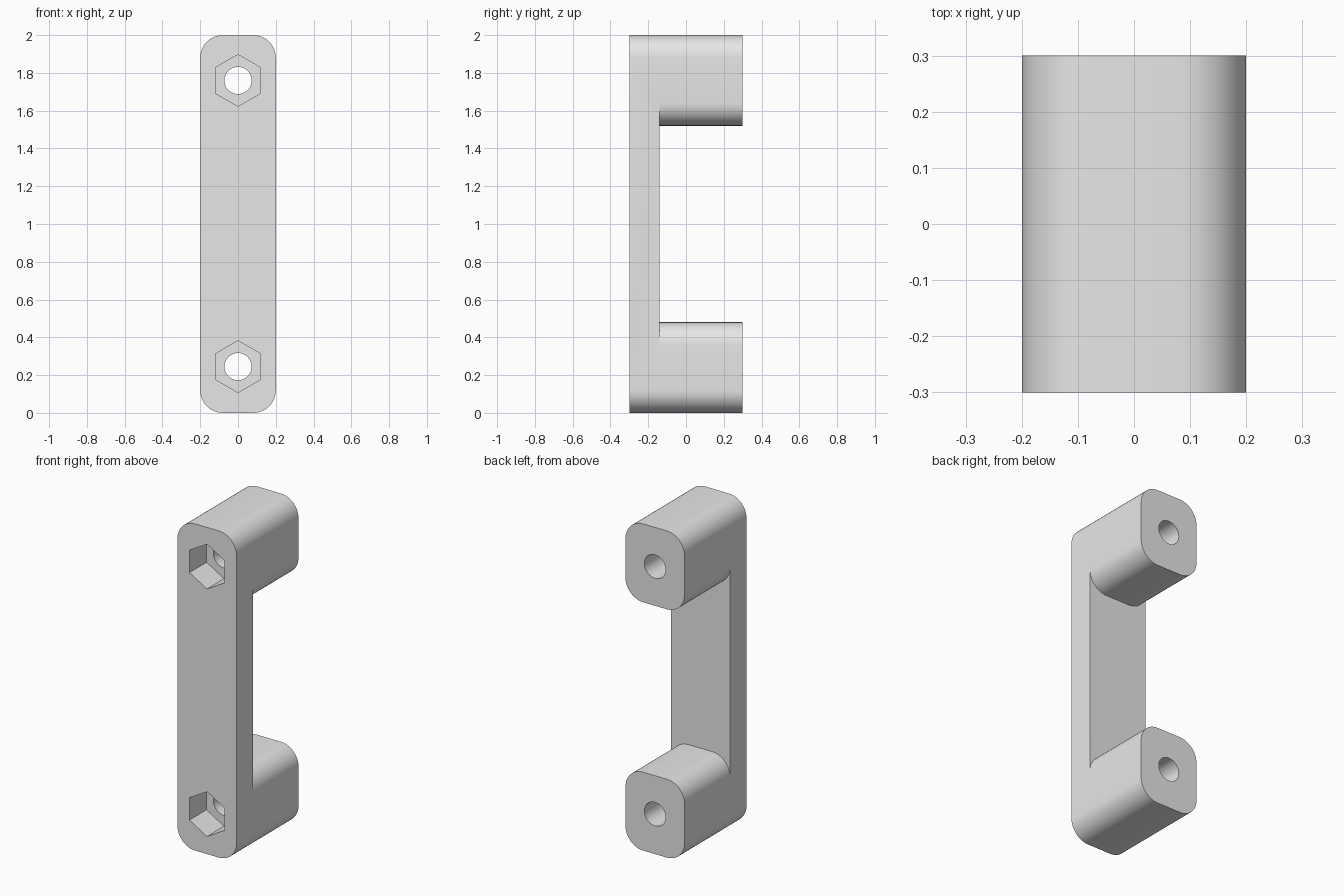
import bpy, bmesh, math
from mathutils import Vector

if "Cube" in bpy.data.objects:
    bpy.data.objects.remove(bpy.data.objects["Cube"], do_unlink=True)

HALF_W, HALF_D, HEIGHT = 0.2, 0.3, 2.0
RADIUS, POST_H, BAR_BACK = 0.12, 0.48, -0.14
HOLE_Z = (0.245, HEIGHT - 0.24)
ARC_STEPS = 12

grey = bpy.data.materials.new("plain grey")
grey.use_nodes = True
grey.diffuse_color = (0.8, 0.8, 0.8, 1)
grey.node_tree.nodes["Principled BSDF"].inputs["Base Color"].default_value = (0.8, 0.8, 0.8, 1)


def arc(cx, cz, r, start, end, steps=ARC_STEPS):
    angles = [math.radians(start + (end - start) * i / steps) for i in range(steps + 1)]
    return [(cx + r * math.cos(a), cz + r * math.sin(a)) for a in angles]


def prism(name, profile, y0, y1):
    """Extrude an x-z outline from y0 to y1."""
    bm = bmesh.new()
    face = bm.faces.new([bm.verts.new((x, y0, z)) for x, z in profile])
    moved = bmesh.ops.extrude_face_region(bm, geom=[face])["geom"]
    bmesh.ops.translate(bm, vec=Vector((0, y1 - y0, 0)),
                        verts=[v for v in moved if isinstance(v, bmesh.types.BMVert)])
    bmesh.ops.recalc_face_normals(bm, faces=bm.faces)
    mesh = bpy.data.meshes.new(name)
    bm.to_mesh(mesh)
    bm.free()
    mesh.materials.append(grey)
    obj = bpy.data.objects.new(name, mesh)
    bpy.context.collection.objects.link(obj)
    return obj


def cut(target, cutter):
    """Subtract the cutter and remove it."""
    cutter.hide_render = True
    mod = target.modifiers.new("cut", "BOOLEAN")
    mod.operation, mod.solver, mod.object = "DIFFERENCE", "EXACT", cutter
    bpy.context.view_layer.objects.active = target
    bpy.ops.object.modifier_apply(modifier=mod.name)
    bpy.data.objects.remove(cutter, do_unlink=True)


# Rounded slab that becomes the handle
cx = HALF_W - RADIUS
top = HEIGHT - RADIUS
outline = (arc(cx, top, RADIUS, 0, 90) + arc(-cx, top, RADIUS, 90, 180)
           + arc(-cx, RADIUS, RADIUS, 180, 270) + arc(cx, RADIUS, RADIUS, 270, 360))
handle = prism("handle", outline, -HALF_D, HALF_D)

# Grip opening, leaving the rounded inner ends of both posts
low = POST_H - RADIUS
wide = HALF_W + 0.1
post_top = arc(cx, low, RADIUS, 0, 90) + arc(-cx, low, RADIUS, 90, 180)
lower = [(wide, low)] + post_top + [(-wide, low)]
upper = [(x, HEIGHT - z) for x, z in reversed(lower)]
cut(handle, prism("opening_cutter", lower + upper, BAR_BACK, HALF_D + 0.1))

# Nut pockets in the front and bolt holes through the posts
for z in HOLE_Z:
    cut(handle, prism("nut_cutter", arc(0, z, 0.137, 30, 330, 5), -HALF_D - 0.1, -HALF_D + 0.165))
    cut(handle, prism("bolt_cutter", arc(0, z, 0.072, 0, 352.5, 47), -HALF_D - 0.1, HALF_D + 0.1))

# Smooth fillets and bores, crisp edges
bpy.ops.object.select_all(action="DESELECT")
handle.select_set(True)
bpy.context.view_layer.objects.active = handle
bpy.ops.object.shade_smooth_by_angle(angle=math.radians(30))
